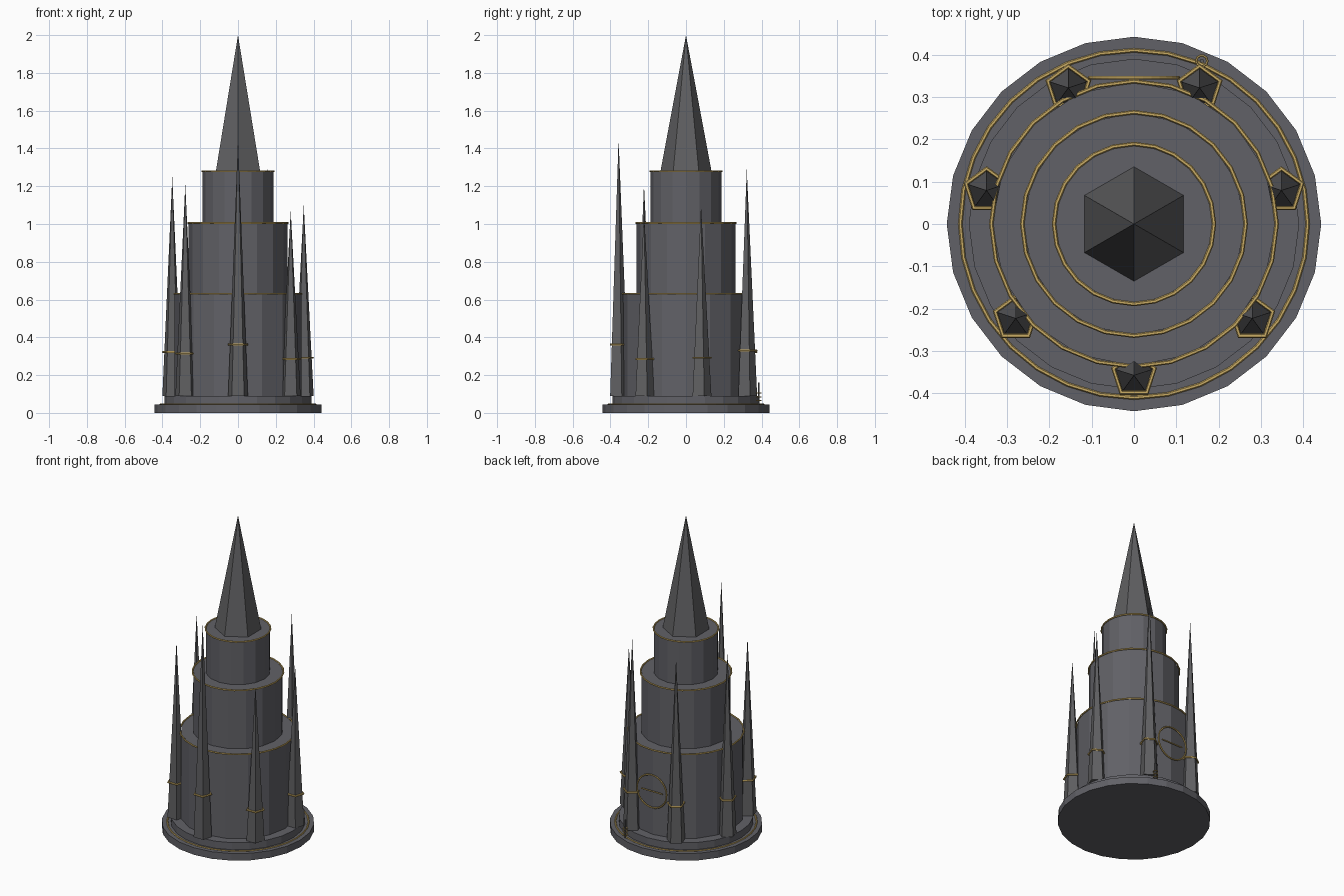
import bpy
from math import pi, sin, cos, radians

cube = bpy.data.objects.get("Cube")
if cube:
    bpy.data.objects.remove(cube)


def make_material(name, colour):
    mat = bpy.data.materials.new(name)
    mat.use_nodes = True
    mat.diffuse_color = colour
    mat.node_tree.nodes["Principled BSDF"].inputs["Base Color"].default_value = colour
    return mat


stone = make_material("dark stone", (0.12, 0.12, 0.135, 1))
slate = make_material("spire slate", (0.115, 0.115, 0.12, 1))
gold = make_material("gold trim", (0.6, 0.42, 0.13, 1))


def finish(name, mat):
    obj = bpy.context.object
    obj.name = name
    obj.data.materials.append(mat)
    return obj


def prism(name, mat, sides, radius, bottom, top, x=0, y=0, tip=None):
    """Upright prism, or a tapered spike when a tip radius is given."""
    bpy.ops.mesh.primitive_cone_add(
        vertices=sides, radius1=radius, radius2=radius if tip is None else tip,
        depth=top - bottom, location=(x, y, (bottom + top) / 2))
    return finish(name, mat)


def ring(name, radius, tube, location, segments=24, rotation=(0, 0, 0)):
    bpy.ops.mesh.primitive_torus_add(
        major_radius=radius, minor_radius=tube, major_segments=segments,
        minor_segments=6, location=location, rotation=rotation)
    return finish(name, gold)


# Stepped plinth
prism("plinth_lower", stone, 24, 0.442, 0, 0.045)
prism("plinth_upper", stone, 24, 0.39, 0.045, 0.09)
ring("plinth_trim", 0.41, 0.005, (0, 0, 0.046), 32)

# Tower tiers, each with a trim ring at its top edge
floor = 0.09
tiers = [("lower", 0.335, 0.63), ("middle", 0.262, 1.005), ("upper", 0.187, 1.28)]
for label, radius, top in tiers:
    prism(label + "_tier", stone, 16, radius, floor, top)
    ring(label + "_tier_trim", radius + 0.002, 0.005, (0, 0, top))
    floor = top

# Central six-sided spire
prism("main_spire", slate, 6, 0.135, 1.28, 2.0, tip=0)

# Seven slim spires around the tower, counter-clockwise from the front
for i, tip_height in enumerate([1.45, 1.07, 1.10, 1.29, 1.25, 1.25, 1.21]):
    angle = 2 * pi * i / 7 - pi / 2
    x, y = 0.357 * cos(angle), 0.357 * sin(angle)
    prism(f"outer_spire_{i + 1}", slate, 5, 0.055, 0.09, tip_height, x, y, 0)
    band_height = 0.09 + 0.2 * (tip_height - 0.09)
    band = ring(f"spire_band_{i + 1}", 0.051, 0.006, (x, y, band_height), 5)
    band.rotation_euler.z = radians(90)

# Round emblem with a crossbar on the back wall
ring("emblem_ring", 0.104, 0.005, (0, 0.345, 0.37), 32, (pi / 2, 0, 0))
bpy.ops.mesh.primitive_cylinder_add(
    vertices=6, radius=0.004, depth=0.15, location=(0, 0.345, 0.37),
    rotation=(0, pi / 2, 0))
finish("emblem_bar", gold)

# Small ringed post on the plinth
prism("small_post", slate, 6, 0.005, 0.045, 0.16, 0.16, 0.385)
for i in range(3):
    ring(f"post_ring_{i + 1}", 0.013, 0.003, (0.16, 0.385, 0.065 + 0.02 * i), 10)
